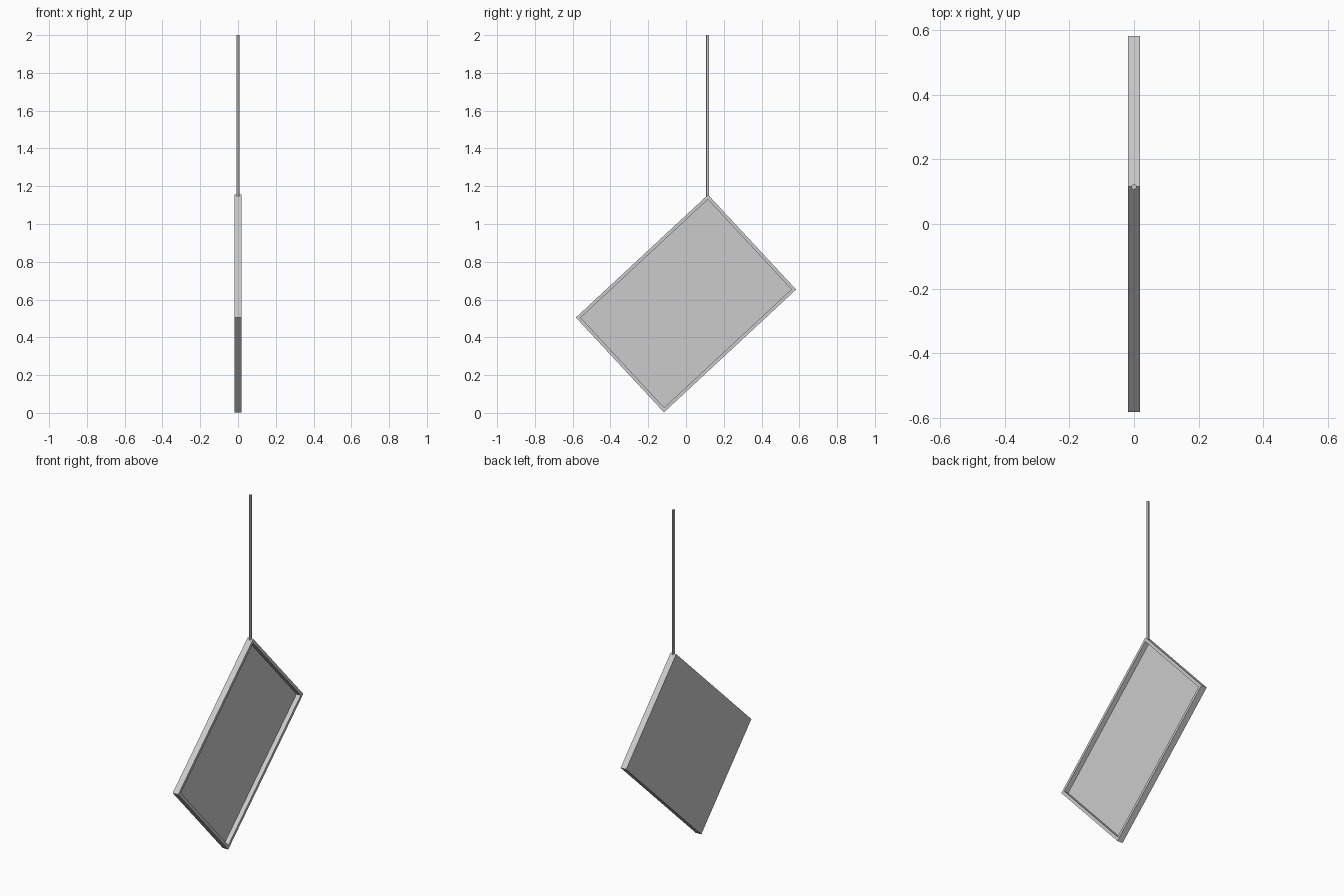
import bpy, bmesh, math
from mathutils import Matrix

cube = bpy.data.objects.get("Cube")
if cube:
    bpy.data.objects.remove(cube, do_unlink=True)

LENGTH, WIDTH, THICK = 0.955, 0.685, 0.036
RIM, RECESS = 0.025, 0.027
TILT = math.radians(42.9)
CENTRE_Z = 0.579
ROD_Y, ROD_RADIUS = 0.115, 0.008

grey = bpy.data.materials.new("light grey")
grey.use_nodes = True
colour = (0.6, 0.6, 0.6, 1)
grey.diffuse_color = colour
grey.node_tree.nodes["Principled BSDF"].inputs["Base Color"].default_value = colour


def add_object(name, bm):
    mesh = bpy.data.meshes.new(name)
    bm.normal_update()
    bm.to_mesh(mesh)
    bm.free()
    mesh.materials.append(grey)
    obj = bpy.data.objects.new(name, mesh)
    bpy.context.collection.objects.link(obj)
    return obj


# Shallow tray: a thin slab whose +x face is inset and sunk to leave a rim
bm = bmesh.new()
bmesh.ops.create_cube(bm, size=1)
bmesh.ops.scale(bm, vec=(THICK, LENGTH, WIDTH), verts=bm.verts)
bm.normal_update()
face = max(bm.faces, key=lambda f: f.normal.x)
bmesh.ops.inset_region(bm, faces=[face], thickness=RIM)
inner = bmesh.ops.extrude_face_region(bm, geom=[face])["geom"]
bmesh.ops.translate(bm, vec=(-RECESS, 0, 0),
                    verts=[v for v in inner if isinstance(v, bmesh.types.BMVert)])
if face.is_valid:
    bmesh.ops.delete(bm, geom=[face], context="FACES_ONLY")
bmesh.ops.recalc_face_normals(bm, faces=bm.faces)
bmesh.ops.transform(bm, verts=bm.verts,
                    matrix=Matrix.Translation((0, 0, CENTRE_Z)) @ Matrix.Rotation(TILT, 4, "X"))
add_object("framed_panel", bm)

# Thin upright rod from the top corner
bottom, top = 1.145, 2.0
bm = bmesh.new()
bmesh.ops.create_cone(bm, cap_ends=True, segments=12, radius1=ROD_RADIUS,
                      radius2=ROD_RADIUS, depth=top - bottom,
                      matrix=Matrix.Translation((0, ROD_Y, (top + bottom) / 2)))
rod = add_object("hanging_rod", bm)
bpy.ops.object.select_all(action="DESELECT")
rod.select_set(True)
bpy.context.view_layer.objects.active = rod
bpy.ops.object.shade_smooth_by_angle()
